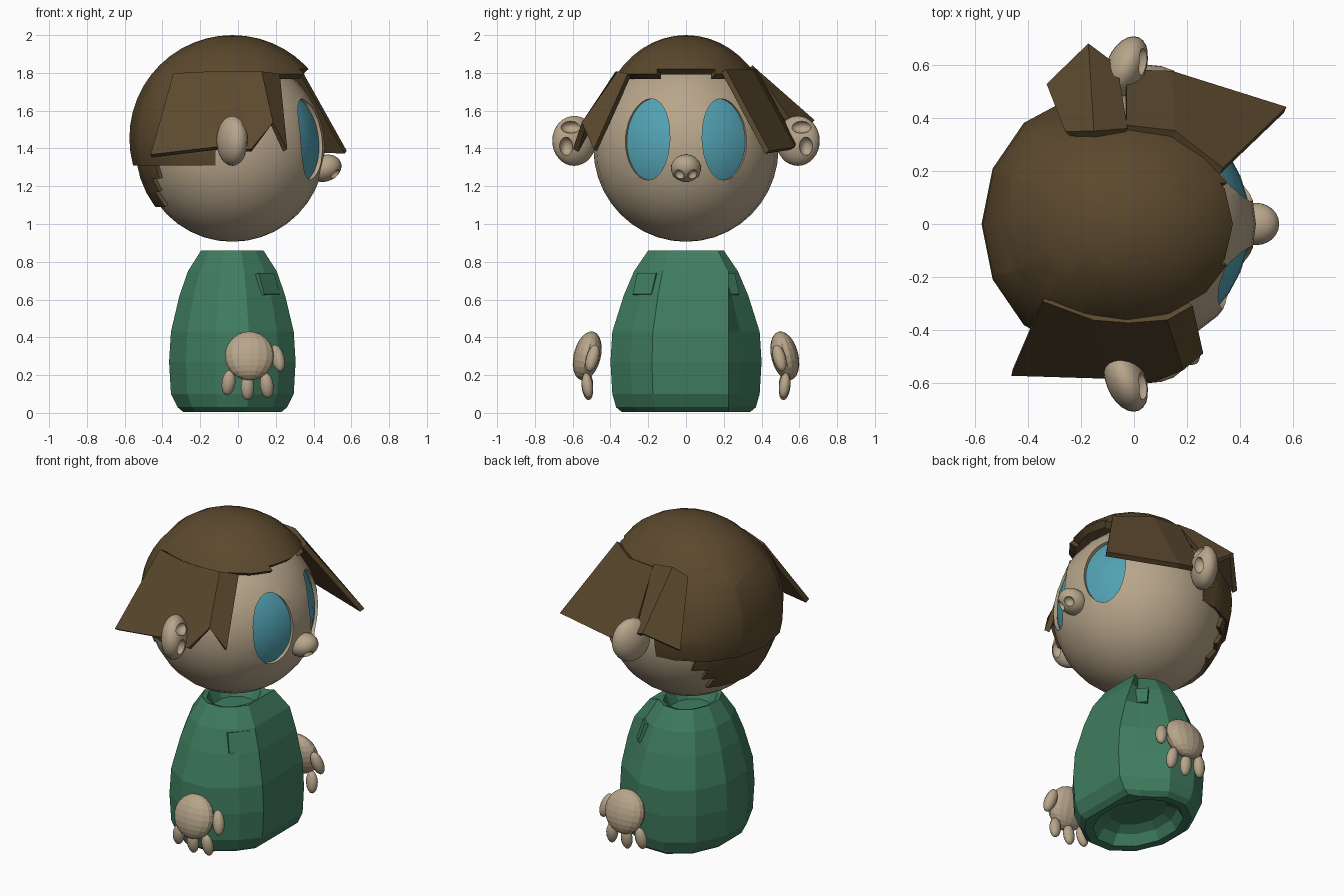
import bpy, bmesh, math
from mathutils import Matrix, Vector

if "Cube" in bpy.data.objects:
    bpy.data.objects.remove(bpy.data.objects["Cube"])


def material(name, rgb):
    m = bpy.data.materials.new(name)
    m.use_nodes = True
    m.diffuse_color = (*rgb, 1)
    m.node_tree.nodes["Principled BSDF"].inputs["Base Color"].default_value = (*rgb, 1)
    return m


SKIN = material("skin", (0.48, 0.38, 0.26))
HAIR = material("brown hair", (0.105, 0.066, 0.027))
COAT = material("green coat", (0.05, 0.205, 0.115))
EYE = material("blue eye", (0.085, 0.36, 0.45))
HEAD = Vector((-0.03, 0, 1.40))


def finish(bm, name, mat, smooth=None):
    bmesh.ops.recalc_face_normals(bm, faces=bm.faces[:])
    me = bpy.data.meshes.new(name)
    bm.to_mesh(me)
    bm.free()
    ob = bpy.data.objects.new(name, me)
    bpy.context.collection.objects.link(ob)
    if mat:
        me.materials.append(mat)
    if smooth:
        smooth_by_angle(ob, smooth)
    return ob


def select(ob):
    bpy.ops.object.select_all(action="DESELECT")
    ob.select_set(True)
    bpy.context.view_layer.objects.active = ob


def smooth_by_angle(ob, degrees=40):
    select(ob)
    bpy.ops.object.shade_smooth_by_angle(angle=math.radians(degrees))


def ball(centre, size, segs=16, rings=12, rot=(0, 0, 0)):
    bm = bmesh.new()
    bmesh.ops.create_uvsphere(bm, u_segments=segs, v_segments=rings, radius=1)
    turn = Matrix.Rotation(rot[2], 4, "Z") @ Matrix.Rotation(rot[1], 4, "Y") @ Matrix.Rotation(rot[0], 4, "X")
    bm.transform(Matrix.Translation(centre) @ turn @ Matrix.Diagonal((*size, 1)))
    return bm


def carve(ob, cutters, operation="DIFFERENCE"):
    for cutter in cutters:
        mod = ob.modifiers.new("carve", "BOOLEAN")
        mod.operation, mod.solver, mod.object = operation, "EXACT", cutter
        select(ob)
        bpy.ops.object.modifier_apply(modifier=mod.name)
        bpy.data.objects.remove(cutter)


def trim(bm, planes, keep):
    """Cut along planes, then keep the faces whose centre passes the rule."""
    for co, no in planes:
        bmesh.ops.bisect_plane(bm, geom=bm.verts[:] + bm.edges[:] + bm.faces[:],
                               plane_co=co, plane_no=no)
    gone = [f for f in bm.faces if not keep(f.calc_center_median())]
    bmesh.ops.delete(bm, geom=gone, context="FACES")


def thicken(ob, amount, offset):
    mod = ob.modifiers.new("thickness", "SOLIDIFY")
    mod.thickness, mod.offset = amount, offset
    select(ob)
    bpy.ops.object.modifier_apply(modifier=mod.name)


def eye_tube(side):
    bm = bmesh.new()
    bmesh.ops.create_cone(bm, cap_ends=True, segments=32, radius1=1, radius2=1, depth=0.4)
    bm.transform(Matrix.Translation((0.38, side * 0.2, 1.448)) @ Matrix.Rotation(side * 0.35, 4, "Z")
                 @ Matrix.Diagonal((1, 0.13, 0.215, 1)) @ Matrix.Rotation(math.pi / 2, 4, "Y"))
    return finish(bm, "eye_cutter", None)


# Head with recessed eyes
head = finish(ball(HEAD, (0.49, 0.49, 0.494), 24, 20), "head", SKIN)
carve(head, [eye_tube(-1), eye_tube(1)])
smooth_by_angle(head)
for side, label in ((-1, "right"), (1, "left")):
    eye = finish(ball(HEAD, [0.468] * 3, 32, 24), label + "_eye", EYE)
    carve(eye, [eye_tube(side)], "INTERSECT")
    smooth_by_angle(eye)

# Nose with nostrils
nose = finish(ball((0.46, 0, 1.295), (0.09, 0.08, 0.07), 24, 16, (0, -0.35, 0)), "nose", SKIN)
carve(nose, [finish(ball((0.522, s * 0.037, 1.258), (0.035, 0.028, 0.03)), "nostril_cutter", None)
             for s in (-1, 1)])
smooth_by_angle(nose)

# Ears angled forward, with two hollows each
for s, label in ((-1, "right"), (1, "left")):
    ear = finish(ball((-0.03, s * 0.592, 1.44), (0.075, 0.122, 0.132), 24, 16, (0, 0, -s * 0.4)),
                 label + "_ear", SKIN)
    carve(ear, [finish(ball((0.045, s * 0.61, 1.515), (0.05, 0.055, 0.034)), "ear_cutter", None),
                finish(ball((0.055, s * 0.635, 1.41), (0.05, 0.036, 0.05)), "ear_cutter", None)])
    smooth_by_angle(ear)


# Hair cap: short over the face, long behind
def cap_rule(c):
    if c.x < (-0.32 if c.y < 0 else -0.2):
        return c.z > 1.31
    if c.x < -0.12 and c.z < 1.42:
        return c.z > 1.31
    return c.z > (1.82 if abs(c.y) < 0.18 and c.x > 0 else 1.795)


X, Y, Z = Vector((1, 0, 0)), Vector((0, 1, 0)), Vector((0, 0, 1))
cap = ball((-0.03, 0, 1.455), [0.545] * 3, 16, 24)
trim(cap, [(Z * h, Z) for h in (1.31, 1.42, 1.795, 1.82)] + [(X * d, X) for d in (-0.32, -0.2, -0.12, 0)]
     + [(Y * d, Y) for d in (-0.18, 0.18)], cap_rule)
for v in cap.verts:  # narrower at the temples
    ramp = min(max((v.co.x + 0.45) / 0.25, 0), 1)
    v.co.y *= 1 - ramp * (0.14 if v.co.z > 1.5 else 0.07)
cap = finish(cap, "hair_cap", HAIR)
thicken(cap, 0.045, -1)
smooth_by_angle(cap)

# Stepped nape hair
STEPS = ((1.09, -0.20, 0.27), (1.17, -0.24, 0.33), (1.24, -0.29, 0.39))
nape = ball(HEAD, [0.512] * 3, 24, 20)
trim(nape, [(Z * 1.34, Z)] + [p for z, a, b in STEPS for p in ((Z * z, Z), (Y * a, Y), (Y * b, Y))],
     lambda c: c.x < -0.1 and c.z < 1.34 and any(c.z > z and a < c.y < b for z, a, b in STEPS))
nape = finish(nape, "nape_hair", HAIR)
thicken(nape, 0.03, -1)
smooth_by_angle(nape)


# Flared hair locks
def lock(name, top, bottom):
    bm = bmesh.new()
    rows = [[bm.verts.new(p) for p in row] for row in (top, bottom)]
    for i in range(len(top) - 1):
        bm.faces.new((rows[0][i], rows[0][i + 1], rows[1][i + 1], rows[1][i]))
    thicken(finish(bm, name, HAIR), 0.03, 0)


lock("right_side_lock",
     [(-0.34, -0.28, 1.79), (-0.15, -0.35, 1.80), (-0.02, -0.36, 1.80), (0.12, -0.35, 1.80), (0.21, -0.30, 1.79)],
     [(-0.46, -0.56, 1.36), (-0.12, -0.57, 1.40), (0.07, -0.585, 1.39), (0.18, -0.54, 1.53), (0.25, -0.48, 1.39)])
lock("left_front_lock",
     [(-0.03, 0.36, 1.81), (0.15, 0.34, 1.81), (0.33, 0.20, 1.81)],
     [(-0.03, 0.57, 1.43), (0.14, 0.565, 1.40), (0.57, 0.43, 1.38)])
lock("left_back_tuft",
     [(-0.25, 0.34, 1.80), (-0.15, 0.34, 1.83), (-0.03, 0.35, 1.82)],
     [(-0.32, 0.52, 1.42), (-0.17, 0.67, 1.54), (-0.07, 0.59, 1.48)])


# Coat body with a broad flat front, hollow neck and hollow underside
def coat_ring(z, hx, hy, flat_front):
    n = 12
    grow = 1 / math.cos(math.pi / n)
    angles = [(k + 0.5) * math.tau / n for k in range(n)]
    ring = [(HEAD.x + hx * grow * math.cos(a), hy * grow * math.sin(a), z) for a in angles]
    if flat_front:
        ring[0] = (HEAD.x + hx, min(0.225, 0.85 * hy), z)
        ring[-1] = (HEAD.x + hx, -0.45 * hy, z)
    return ring


HOLLOW_BASE = [(0.10, 0.14, 0.19), (0.07, 0.19, 0.25), (0.01, 0.22, 0.29)]
OUTSIDE = [(0.005, 0.26, 0.34), (0.03, 0.29, 0.37), (0.10, 0.325, 0.39), (0.27, 0.335, 0.40),
           (0.43, 0.325, 0.39), (0.62, 0.28, 0.33), (0.75, 0.235, 0.275), (0.86, 0.165, 0.20)]
HOLLOW_NECK = [(0.85, 0.14, 0.17), (0.78, 0.11, 0.13)]
bm = bmesh.new()
loops = [[bm.verts.new(p) for p in coat_ring(*spec, part is OUTSIDE)]
         for part in (HOLLOW_BASE, OUTSIDE, HOLLOW_NECK) for spec in part]
for low, high in zip(loops, loops[1:]):
    for i in range(len(low)):
        bm.faces.new((low[i - 1], low[i], high[i], high[i - 1]))
bm.faces.new(loops[0])
bm.faces.new(loops[-1])
finish(bm, "coat_body", COAT)

# Chest pockets
for s, label in ((-1, "right"), (1, "left")):
    bm = bmesh.new()
    bmesh.ops.create_cube(bm, size=1)
    bm.transform(Matrix.Translation((0.155, s * 0.212, 0.68)) @ Matrix.Rotation(s * 0.70, 4, "Z")
                 @ Matrix.Rotation(-0.33, 4, "Y") @ Matrix.Diagonal((0.03, 0.13, 0.12, 1)))
    finish(bm, label + "_pocket", COAT)

# Hands: palm, thumb and three fingers, tops leaning inward
FINGERS = (("back_finger", -0.05, 0.16, 0.15), ("middle_finger", 0.05, 0.135, 0),
           ("front_finger", 0.152, 0.145, -0.12))
for s, label in ((-1, "right"), (1, "left")):
    finish(ball((0.06, s * 0.523, 0.302), (0.13, 0.072, 0.132), 16, 12, (s * 0.25, 0, 0)),
           label + "_palm", SKIN)
    finish(ball((0.21, s * 0.495, 0.29), (0.036, 0.034, 0.075), 12, 8, (s * 0.25, -0.25, 0)),
           label + "_thumb", SKIN, 40)
    for name, x, z, lean in FINGERS:
        finish(ball((x, s * 0.522, z), (0.036, 0.03, 0.068), 12, 8, (-s * 0.12, lean, 0)),
               label + "_" + name, SKIN, 40)
